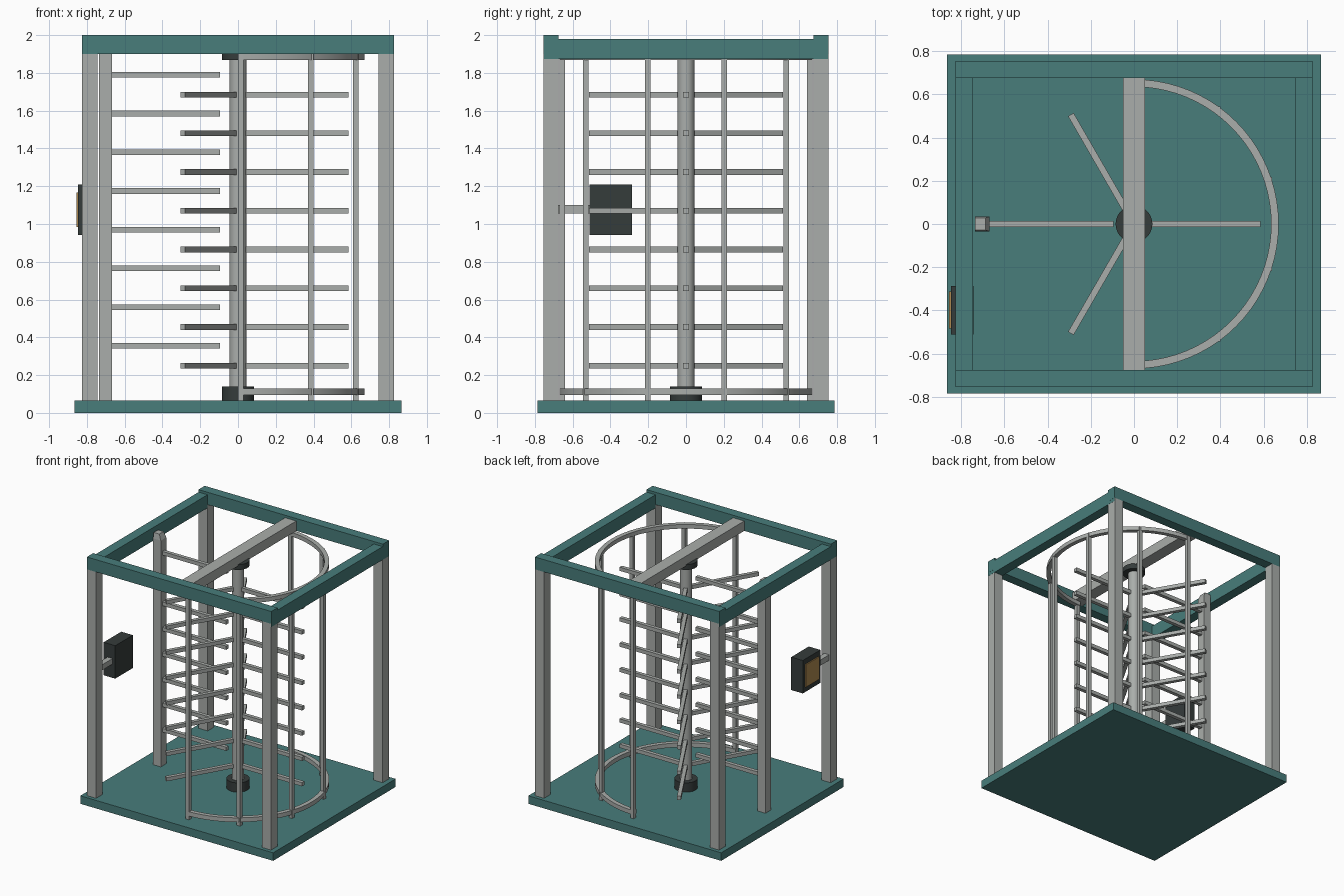
import bpy, bmesh, math
from mathutils import Matrix, Vector

old = bpy.data.objects.get("Cube")
if old:
    bpy.data.objects.remove(old, do_unlink=True)


def material(name, rgb):
    m = bpy.data.materials.new(name)
    m.use_nodes = True
    m.diffuse_color = (*rgb, 1)
    m.node_tree.nodes["Principled BSDF"].inputs["Base Color"].default_value = (*rgb, 1)
    return m


TEAL = material("teal_paint", (0.065, 0.205, 0.198))
STEEL = material("brushed_steel", (0.40, 0.42, 0.405))
DARK = material("dark_housing", (0.036, 0.045, 0.044))
AMBER = material("amber_panel", (0.42, 0.25, 0.08))


def finish(name, bm, mat):
    bmesh.ops.recalc_face_normals(bm, faces=bm.faces)
    me = bpy.data.meshes.new(name)
    bm.to_mesh(me)
    bm.free()
    me.materials.append(mat)
    ob = bpy.data.objects.new(name, me)
    bpy.context.scene.collection.objects.link(ob)
    return ob


def box(name, x, y, z, mat, turn=0):
    """Box from (min, max) spans, optionally turned about the z axis."""
    bm = bmesh.new()
    bmesh.ops.create_cube(bm, size=1)
    spans = (x, y, z)
    bmesh.ops.scale(bm, vec=[b - a for a, b in spans], verts=bm.verts)
    bmesh.ops.translate(bm, vec=[(a + b) / 2 for a, b in spans], verts=bm.verts)
    bmesh.ops.rotate(bm, cent=(0, 0, 0), matrix=Matrix.Rotation(turn, 3, 'Z'), verts=bm.verts)
    return finish(name, bm, mat)


def cylinder(name, radius, z0, z1, mat):
    bm = bmesh.new()
    bmesh.ops.create_cone(bm, cap_ends=True, segments=40, radius1=radius,
                          radius2=radius, depth=z1 - z0)
    bmesh.ops.translate(bm, vec=(0, 0, (z0 + z1) / 2), verts=bm.verts)
    ob = finish(name, bm, mat)
    for p in ob.data.polygons:
        p.use_smooth = abs(p.normal.z) < 0.5
    return ob


def half_ring(name, inner, outer, z0, z1, steps=40):
    """Rectangular bar bent through a half circle on the +x side."""
    bm = bmesh.new()
    rows = []
    for i in range(steps + 1):
        a = math.pi * (i / steps - 0.5)
        rows.append([bm.verts.new((r * math.cos(a), r * math.sin(a), z))
                     for r, z in ((inner, z0), (outer, z0), (outer, z1), (inner, z1))])
    for p, q in zip(rows, rows[1:]):
        for k in range(4):
            n = (k + 1) % 4
            bm.faces.new((p[k], p[n], q[n], q[k]))
    bm.faces.new(rows[0])
    bm.faces.new(rows[-1])
    ob = finish(name, bm, STEEL)
    for p in ob.data.polygons:
        p.use_smooth = abs(p.normal.z) < 0.5 and len(p.vertices) == 4
    for p in list(ob.data.polygons)[-2:]:
        p.use_smooth = False
    for e in ob.data.edges:
        a, b = (ob.data.vertices[v].co for v in e.vertices)
        # long rim edges stay crisp
        e.use_edge_sharp = abs(a.z - b.z) < 0.001
    return ob


def span(centre, width):
    return (centre - width / 2, centre + width / 2)


FLOOR, HEAD = 0.065, 1.9

# Floor plate and outer frame
box("floor_plate", (-0.865, 0.865), (-0.785, 0.785), (0, FLOOR), TEAL)
for sy, end in ((-1, "front"), (1, "back")):
    box(end + "_top_beam", (-0.827, 0.827), span(sy * 0.715, 0.08), (HEAD, 2), TEAL)
    for sx, side in ((-1, "right"), (1, "left")):
        box(f"{end}_{side}_post", span(sx * 0.785, 0.08), span(sy * 0.715, 0.08),
            (FLOOR, HEAD), STEEL)
for sx, side in ((-1, "right"), (1, "left")):
    box(side + "_top_beam", span(sx * 0.786, 0.08), (-0.753, 0.753), (1.873, 1.98), TEAL)
box("cross_beam", (-0.05, 0.05), (-0.675, 0.675), (HEAD, 1.98), STEEL)

# Rotor column with bearings and three wings of arms
cylinder("rotor_column", 0.045, FLOOR, HEAD, STEEL)
cylinder("lower_bearing", 0.085, FLOOR, 0.14, DARK)
cylinder("upper_bearing", 0.085, 1.867, HEAD + 0.01, DARK)
for level in range(8):
    z = 0.25 + 0.205 * level
    for wing in range(3):
        box(f"rotor_arm_{wing + 1}_{level + 1}", (0.03, 0.585), span(0, 0.03),
            span(z, 0.03), STEEL, wing * math.tau / 3)

# Fixed comb: post with a tapered head, and bars between the rotor arms
post = box("comb_post", (-0.737, -0.668), span(0, 0.07), (FLOOR, HEAD), STEEL)
bm = bmesh.new()
bm.from_mesh(post.data)
top = [f for f in bm.faces if f.normal.z > 0.9]
head = bmesh.ops.extrude_discrete_faces(bm, faces=top)["faces"][0]
for v in head.verts:
    v.co.z += 0.045
    v.co.y *= 0.8
    v.co.x = max(-0.737, min(v.co.x, -0.687))
bm.to_mesh(post.data)
bm.free()
for level in range(8):
    box(f"comb_bar_{level + 1}", (-0.67, -0.095), span(0, 0.03),
        span(0.355 + 0.205 * level, 0.03), STEEL)

# Curved guard cage
half_ring("lower_guard_ring", 0.635, 0.67, 0.095, 0.13)
half_ring("upper_guard_ring", 0.635, 0.67, 1.867, HEAD)
for i in range(6):
    a = math.radians(-90 + 36 * i)
    x = max(0.655 * math.cos(a), 0.015)
    box(f"guard_bar_{i + 1}", span(x, 0.03), span(0.655 * math.sin(a), 0.03),
        (FLOOR, HEAD), STEEL)

# Card reader on a bracket from the front post
box("reader_bracket", span(-0.79, 0.045), (-0.68, -0.5), span(1.077, 0.045), STEEL)
box("reader_box", (-0.847, -0.743), (-0.512, -0.287), (0.943, 1.21), DARK)
box("reader_panel", (-0.856, -0.847), (-0.485, -0.313), (0.985, 1.167), AMBER)
